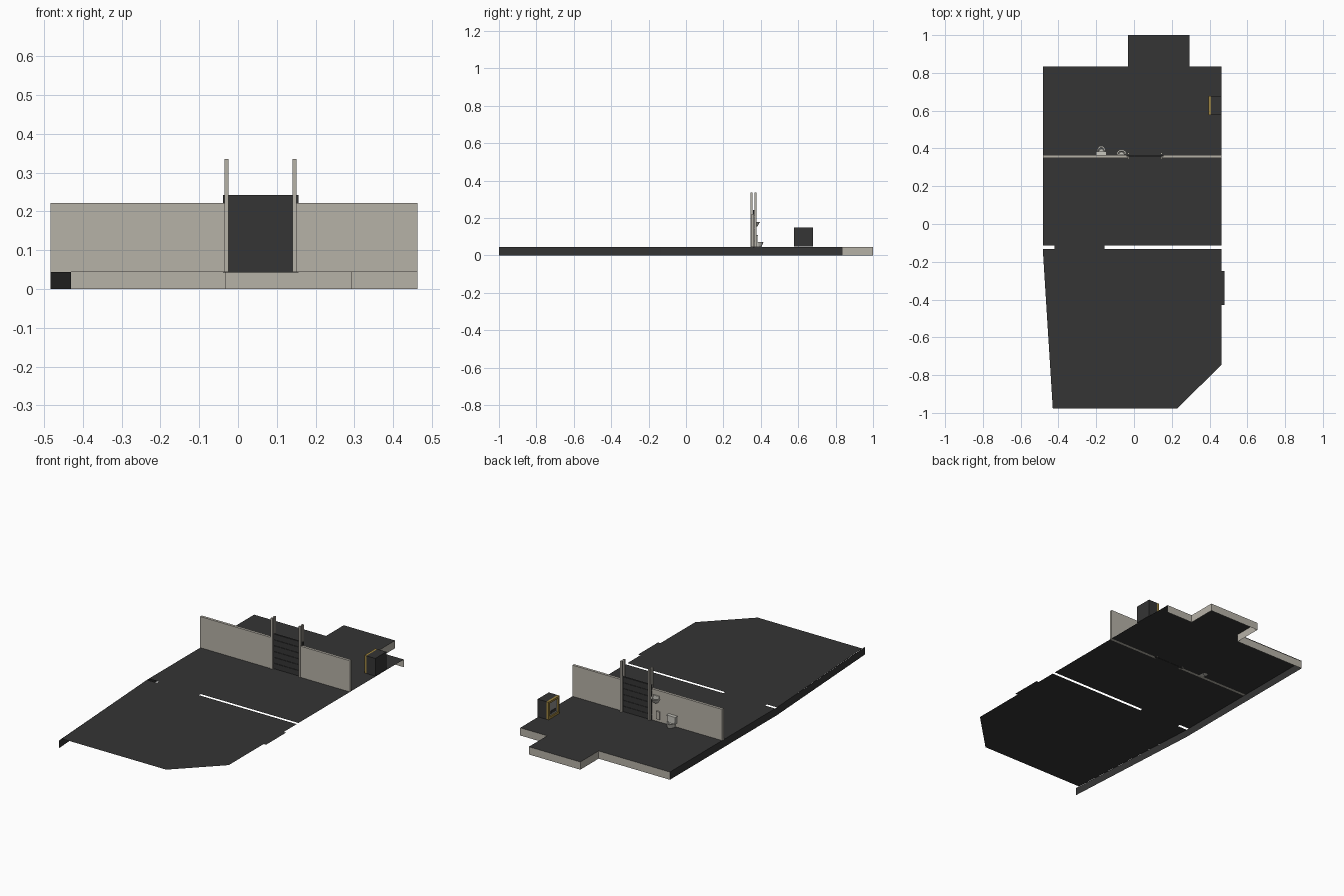
import bpy, bmesh, math

if "Cube" in bpy.data.objects:
    bpy.data.objects.remove(bpy.data.objects["Cube"])


def material(name, r, g, b):
    m = bpy.data.materials.new(name)
    m.diffuse_color = (r, g, b, 1)
    m.use_nodes = True
    m.node_tree.nodes["Principled BSDF"].inputs["Base Color"].default_value = m.diffuse_color
    return m


DARK = material("dark grey", 0.035, 0.035, 0.035)
LIGHT = material("warm light grey", 0.47, 0.445, 0.39)
WHITE = material("ceramic", 0.58, 0.57, 0.52)
GOLD = material("gold trim", 0.34, 0.23, 0.05)
GREY = material("screen grey", 0.27, 0.27, 0.26)


def finish(name, bm, mat):
    me = bpy.data.meshes.new(name)
    bm.to_mesh(me)
    bm.free()
    me.materials.append(mat)
    ob = bpy.data.objects.new(name, me)
    bpy.context.collection.objects.link(ob)
    return ob


def box(name, x, y, z, mat):
    """Box from (min, max) ranges on each axis."""
    bm = bmesh.new()
    bmesh.ops.create_cube(bm, size=1)
    for v in bm.verts:
        for i, (lo, hi) in enumerate((x, y, z)):
            v.co[i] = hi if v.co[i] > 0 else lo
    return finish(name, bm, mat)


def sheet(name, points, z, mat):
    bm = bmesh.new()
    face = bm.faces.new([bm.verts.new((x, y, z)) for x, y in points])
    face.normal_update()
    if face.normal.z < 0:
        face.normal_flip()
    return finish(name, bm, mat)


def skirt(name, points, z0, z1, mat):
    """Thin upright strip along a path."""
    bm = bmesh.new()
    low = [bm.verts.new((x, y, z0)) for x, y in points]
    top = [bm.verts.new((x, y, z1)) for x, y in points]
    for i in range(len(points) - 1):
        bm.faces.new((low[i], low[i + 1], top[i + 1], top[i]))
    return finish(name, bm, mat)


def bowl(name, cx, y0, rx, ry, z0, z1, taper, mat):
    """Half-round basin against the wall, narrower at the bottom, hollow on top."""
    bm = bmesh.new()
    arc = [(math.cos(math.pi * i / 8), math.sin(math.pi * i / 8)) for i in range(9)]

    def ring(s, z):
        return [bm.verts.new((cx + rx * s * c, y0 + ry * s * t, z)) for c, t in arc]
    rings = [ring(taper, z0), ring(1, z1), ring(0.75, z1), ring(0.5, z1 - (z1 - z0) * 0.4)]
    for a, b in zip(rings, rings[1:]):
        for i in range(9):
            j = (i + 1) % 9
            bm.faces.new((a[i], a[j], b[j], b[i]))
    bm.faces.new(rings[0])
    bm.faces.new(rings[-1])
    bmesh.ops.recalc_face_normals(bm, faces=bm.faces)
    return finish(name, bm, mat)


F = 0.044            # floor height
L, R = -0.483, 0.463  # room sides
W0, W1 = 0.349, 0.364  # wall depth

# Floor outline with door threshold, partition gaps and rear alcove
sheet("floor", [
    (L, -0.132), (-0.43, -0.976), (0.23, -0.976), (R, -0.745), (R, -0.43),
    (0.478, -0.43), (0.478, -0.25), (R, -0.25), (R, -0.132), (-0.155, -0.132),
    (-0.155, -0.115), (R, -0.115), (R, W0), (0.15, W0), (0.15, W1), (R, W1),
    (R, 0.835), (0.293, 0.835), (0.293, 1), (-0.032, 1), (-0.032, 0.835),
    (L, 0.835), (L, W1), (-0.035, W1), (-0.035, W0), (L, W0), (L, -0.115),
    (-0.42, -0.115), (-0.42, -0.132)], F, DARK)
sheet("washroom_floor", [(L, 0.375), (-0.032, 0.375), (-0.032, 0.835), (L, 0.835)],
      F + 0.003, DARK)

# Edge skirts: left side and back only
skirt("left_skirt", [(L, 0.835), (L, -0.13), (-0.43, -1)], 0, F, DARK)
skirt("back_skirt", [(R, 0.835), (0.293, 0.835), (0.293, 1), (-0.032, 1),
                     (-0.032, 0.835), (L, 0.835)], 0, F, LIGHT)

# Dividing walls either side of the door
box("wall_left", (L, -0.026), (W0, W1), (F, 0.222), LIGHT)
box("wall_right", (0.142, R), (W0, W1), (F, 0.222), LIGHT)

# Door rails, in front of and behind the sliding door
for side, x in (("left", -0.035), ("right", 0.141)):
    box("front_rail_" + side, (x, x + 0.01), (0.345, 0.356), (F, 0.335), LIGHT)
    box("back_rail_" + side, (x, x + 0.01), (0.367, 0.378), (F, 0.335), LIGHT)

# Slatted door with thin grooves over a backing
pitch = (0.243 - 0.042) / 6
for i in range(6):
    z = 0.042 + i * pitch
    box(f"door_slat_{i + 1}", (-0.039, 0.156), (0.357, 0.3665),
        (z + 0.0008, z + pitch - 0.0008), DARK)
box("door_backing", (-0.037, 0.154), (0.360, 0.364), (0.043, 0.242), DARK)

# Toilet: tank, lid, raised cover and bowl
box("toilet_tank", (-0.197, -0.149), (0.364, 0.381), (0.066, 0.103), WHITE)
box("toilet_tank_lid", (-0.2, -0.146), (0.364, 0.384), (0.103, 0.108), WHITE)
box("toilet_base", (-0.19, -0.156), (0.364, 0.39), (F, 0.066), WHITE)
bowl("toilet_bowl", -0.173, 0.381, 0.024, 0.033, F, 0.072, 0.7, WHITE)

# Wash basin with splash plate, and a bin panel below
box("basin_splash_plate", (-0.088, -0.05), (0.364, 0.37), (0.165, 0.192), WHITE)
bowl("wash_basin", -0.066, 0.367, 0.028, 0.028, 0.153, 0.178, 0.5, WHITE)
box("wall_panel", (-0.092, -0.07), (0.364, 0.372), (0.06, 0.105), LIGHT)

# Wall cabinet with framed screen facing into the room
CY, CZ = (0.578, 0.678), (0.047, 0.148)
box("cabinet", (0.407, R), CY, CZ, DARK)
box("cabinet_screen", (0.401, 0.407), (0.59, 0.666), (0.06, 0.137), GREY)
box("cabinet_slot", (0.399, 0.401), (0.605, 0.651), (0.07, 0.086), DARK)
for i, (a, b) in enumerate(((0.578, 0.59), (0.666, 0.678))):
    box(f"cabinet_frame_side_{i + 1}", (0.394, 0.407), (a, b), CZ, GOLD)
for i, (a, b) in enumerate(((0.047, 0.06), (0.137, 0.148))):
    box(f"cabinet_frame_bar_{i + 1}", (0.394, 0.407), (0.59, 0.666), (a, b), GOLD)
